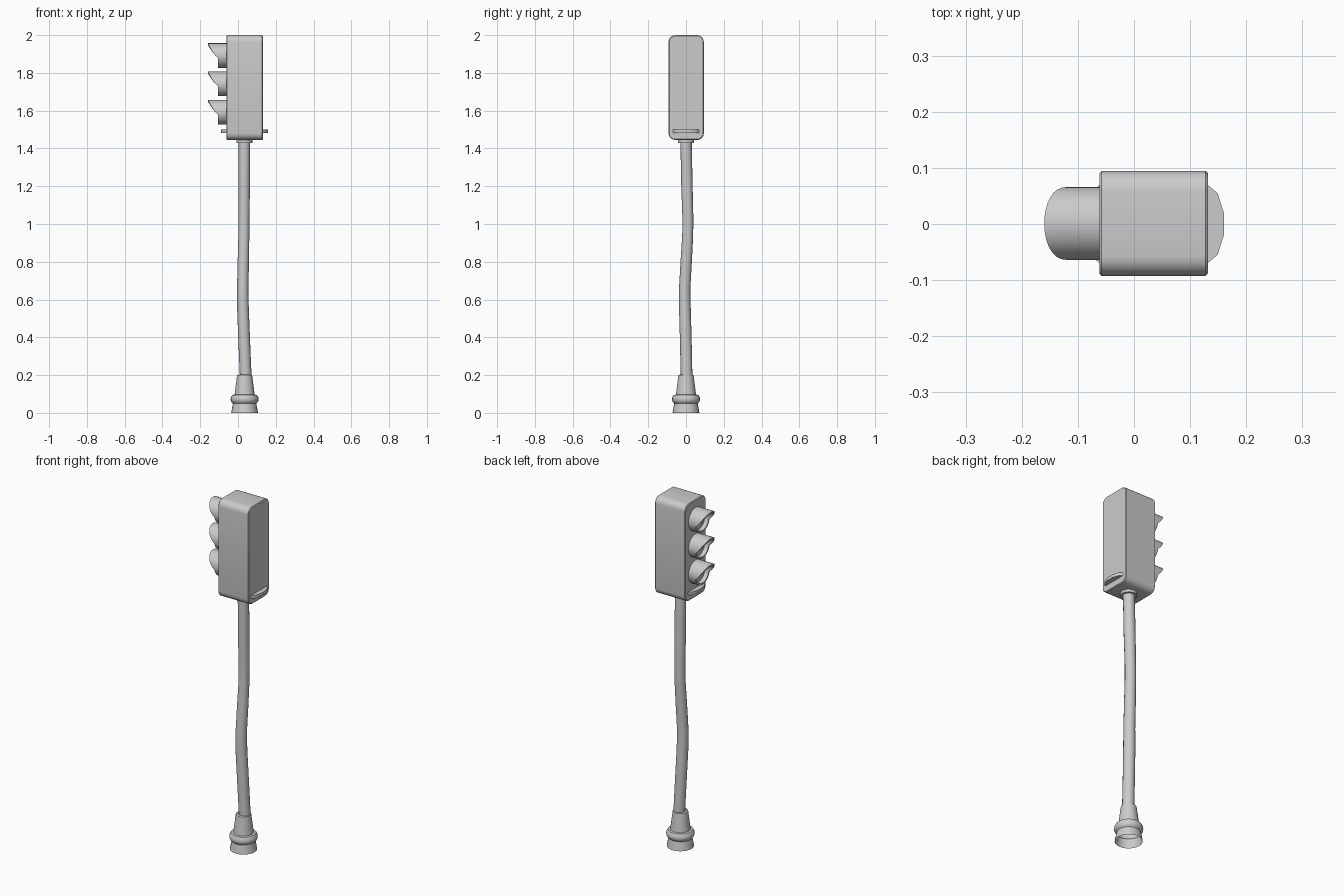
import bpy, bmesh, math
from mathutils import Vector

if "Cube" in bpy.data.objects:
    bpy.data.objects.remove(bpy.data.objects["Cube"])

CX = 0.035  # axis of pole and housing


def finish(name, bm, angle=35):
    bmesh.ops.recalc_face_normals(bm, faces=bm.faces[:])
    me = bpy.data.meshes.new(name)
    bm.to_mesh(me)
    bm.free()
    ob = bpy.data.objects.new(name, me)
    bpy.context.collection.objects.link(ob)
    bpy.ops.object.select_all(action='DESELECT')
    ob.select_set(True)
    bpy.context.view_layer.objects.active = ob
    bpy.ops.object.shade_smooth_by_angle(angle=math.radians(angle))
    return ob


def bridge(bm, rings, loop=False):
    n = len(rings[0])
    pairs = list(zip(rings, rings[1:])) + ([(rings[-1], rings[0])] if loop else [])
    for a, b in pairs:
        for i in range(n):
            j = (i + 1) % n
            bm.faces.new((a[i], a[j], b[j], b[i]))


def column(name, sections, sides=20, cap=False):
    """Stack of horizontal circles: (x, y, z, radius)."""
    bm = bmesh.new()
    rings = [[bm.verts.new((x + r * math.cos(2 * math.pi * i / sides),
                            y + r * math.sin(2 * math.pi * i / sides), z))
              for i in range(sides)] for x, y, z, r in sections]
    bridge(bm, rings)
    if cap:
        bm.faces.new(rings[0])
        bm.faces.new(rings[-1])
    return finish(name, bm)


# Base: flared foot, open underneath
column("base", [(CX, 0, z, r) for z, r in [
    (0, 0.071), (0.05, 0.062), (0.058, 0.07), (0.068, 0.074), (0.082, 0.073),
    (0.095, 0.065), (0.097, 0.053), (0.2, 0.04), (0.203, 0.03)]], 24)

# Slightly bent pole
column("pole", [(0.041, 0.003, 0.19, 0.031), (0.033, -0.001, 0.38, 0.031),
                (0.026, -0.006, 0.56, 0.031), (0.025, -0.007, 0.66, 0.03),
                (0.028, 0.001, 0.8, 0.03), (0.031, 0.009, 0.94, 0.029),
                (0.032, 0.010, 1.03, 0.029), (0.033, 0.005, 1.2, 0.03),
                (0.034, 0, 1.45, 0.03)], 16)

# Collar below the housing
column("pole_collar", [(CX, 0, 1.43, 0.043), (CX, 0, 1.45, 0.043)], 20, True)

# Signal housing: rounded box with finely bevelled end plates
bm = bmesh.new()
bmesh.ops.create_cube(bm, size=1)
for v in bm.verts:
    v.co = Vector((CX + v.co.x * 0.193, 0.001 + v.co.y * 0.187, 1.7225 + v.co.z * 0.555))
bmesh.ops.bevel(bm, geom=[e for e in bm.edges if abs(e.verts[0].co.x - e.verts[1].co.x) > 0.1],
                offset=0.036, segments=5, profile=0.5, affect='EDGES')
bmesh.ops.bevel(bm, geom=[e for e in bm.edges if abs(e.verts[0].co.x - e.verts[1].co.x) < 1e-4],
                offset=0.004, segments=1, affect='EDGES')
finish("signal_housing", bm)


def visor_x(t):
    """Front rim of the hood; t is the angle from the top."""
    return -0.105 - 0.055 * max(0.0, (math.cos(t) + 0.2) / 1.2) ** 0.75


# Hooded lamps
for name, z in (("top", 1.892), ("middle", 1.742), ("bottom", 1.592)):
    bm = bmesh.new()
    N = 32

    def ring(r, xf):
        return [bm.verts.new((xf(2 * math.pi * i / N), 0.001 + r * math.sin(2 * math.pi * i / N),
                              z + r * math.cos(2 * math.pi * i / N))) for i in range(N)]
    bridge(bm, [ring(0.065, lambda t: -0.058), ring(0.065, visor_x),
                ring(0.056, visor_x), ring(0.056, lambda t: -0.058)])
    finish(name + "_lamp_hood", bm)

    # Gently domed lens
    bm = bmesh.new()
    rings = [ring(r, lambda t, x=x: x) for r, x in
             ((0.057, -0.08), (0.045, -0.086), (0.028, -0.091), (0.01, -0.093))]
    bridge(bm, rings)
    bm.faces.new(rings[-1])
    finish(name + "_lamp_lens", bm)

# Thin curved ledges at both ends of the housing
for name, x0, s in (("back_ledge", 0.127, 1), ("front_ledge", -0.057, -1)):
    bm = bmesh.new()
    pts = [(0, -0.07), (0.004, -0.07), (0.022, -0.055), (0.033, -0.02), (0.033, 0.02),
           (0.022, 0.055), (0.004, 0.07), (0, 0.07)]
    rings = [[bm.verts.new((x0 + s * x, y, z)) for x, y in pts] for z in (1.482, 1.499)]
    bridge(bm, rings)
    for r in rings:
        bm.faces.new(r)
    finish(name, bm)
